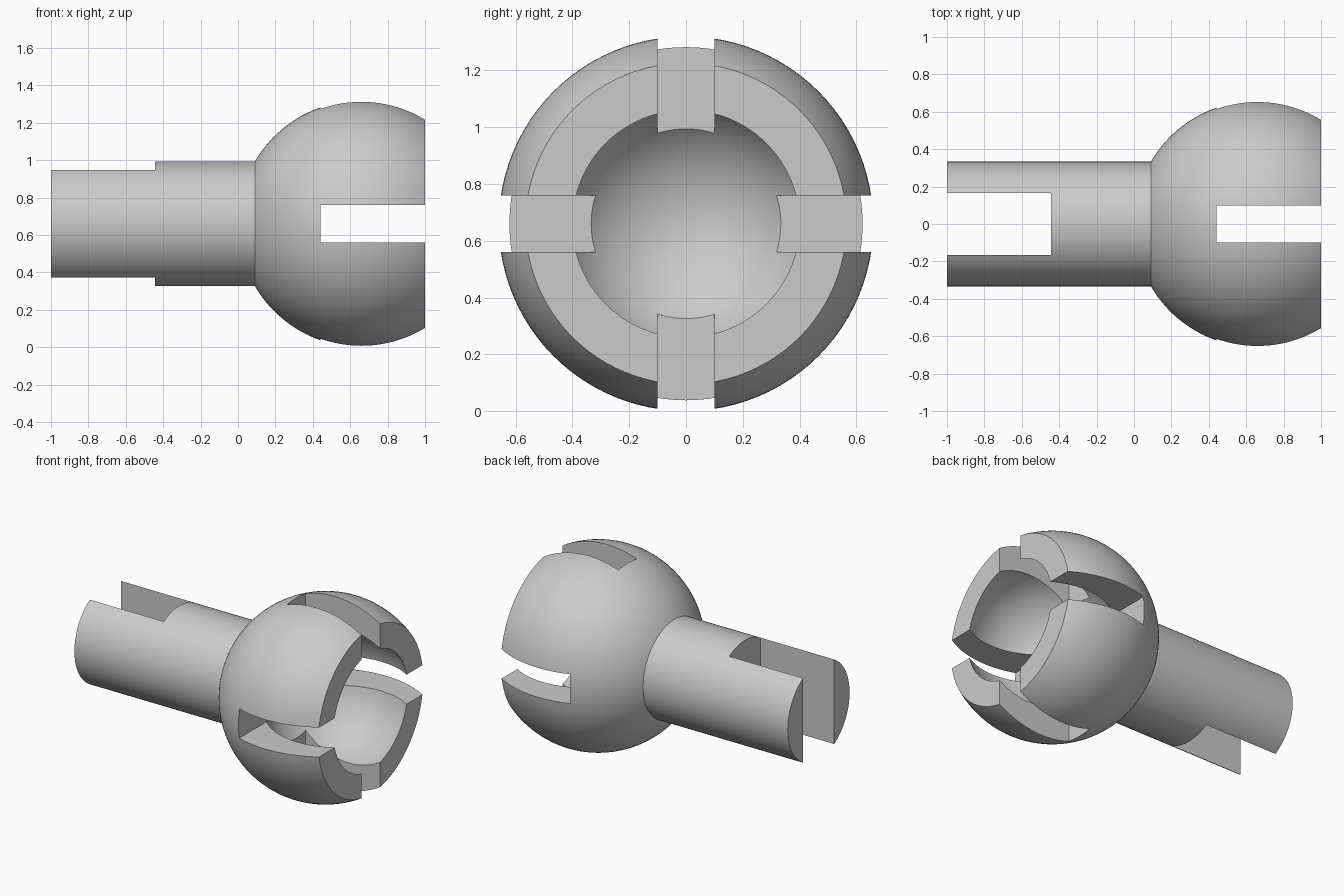
import bpy
import bmesh
from math import sin, cos, asin, acos, pi, sqrt
from mathutils import Vector

cube = bpy.data.objects.get("Cube")
if cube:
    bpy.data.objects.remove(cube, do_unlink=True)

AXIS_Z = 0.66            # height of the turning axis
BALL_X, BALL_R = 0.66, 0.66
CAVITY_X, CAVITY_R = 0.763, 0.465
SHAFT_R = 0.333
STEPS = 96

grey = bpy.data.materials.new("plain grey")
grey.use_nodes = True
colour = (0.6, 0.6, 0.6, 1)
grey.diffuse_color = colour
grey.node_tree.nodes["Principled BSDF"].inputs["Base Color"].default_value = colour


def arc(cx, r, a0, a1, n):
    """Points on a circle about the axis, angles measured from +x."""
    return [(cx + r * cos(a0 + (a1 - a0) * i / n), r * sin(a0 + (a1 - a0) * i / n))
            for i in range(n + 1)]


def revolve(name, profile):
    """Turn an (x, radius) profile around the x axis."""
    bm = bmesh.new()
    verts = [bm.verts.new((x, 0, r)) for x, r in profile]
    edges = [bm.edges.new(pair) for pair in zip(verts, verts[1:])]
    bmesh.ops.spin(bm, geom=verts + edges, cent=(0, 0, 0), axis=(1, 0, 0),
                   angle=2 * pi, steps=STEPS, use_duplicate=False)
    bmesh.ops.remove_doubles(bm, verts=bm.verts, dist=0.0001)
    bmesh.ops.recalc_face_normals(bm, faces=bm.faces)
    bmesh.ops.translate(bm, verts=bm.verts, vec=(0, 0, AXIS_Z))
    mesh = bpy.data.meshes.new(name)
    bm.to_mesh(mesh)
    bm.free()
    obj = bpy.data.objects.new(name, mesh)
    bpy.context.collection.objects.link(obj)
    mesh.materials.append(grey)
    return obj


def cut_box(obj, name, x0, x1, width_y, width_z):
    """Cut a box centred on the axis out of the part."""
    bpy.ops.mesh.primitive_cube_add(size=1, location=((x0 + x1) / 2, 0, AXIS_Z))
    cutter = bpy.context.object
    cutter.name = name
    cutter.scale = (x1 - x0, width_y, width_z)
    cutter.hide_render = True
    mod = obj.modifiers.new(name, 'BOOLEAN')
    mod.operation = 'DIFFERENCE'
    mod.solver = 'EXACT'
    mod.object = cutter
    bpy.ops.object.select_all(action='DESELECT')
    bpy.context.view_layer.objects.active = obj
    obj.select_set(True)
    bpy.ops.object.modifier_apply(modifier=mod.name)
    bpy.data.objects.remove(cutter, do_unlink=True)


# Shaft, ball and hollow cavity as one turned solid
neck = pi - asin(SHAFT_R / BALL_R)
rim = acos((1 - BALL_X) / BALL_R)
mouth = acos((1 - CAVITY_X) / CAVITY_R)
profile = [(-1, 0), (-1, SHAFT_R)]
profile += arc(BALL_X, BALL_R, neck, rim, 32)
profile += arc(CAVITY_X, CAVITY_R, mouth, pi, 28)
socket = revolve("ball_socket_with_shaft", profile)

# Crossed slots that split the ball into four prongs
cut_box(socket, "side_slot", 0.44, 1.2, 2, 0.2)
cut_box(socket, "upright_slot", 0.44, 1.2, 0.2, 2)

# Fork slot at the end of the shaft
cut_box(socket, "fork_slot", -1.2, -0.443, 0.334, 2)

bpy.ops.object.shade_smooth_by_angle(angle=pi / 6)
